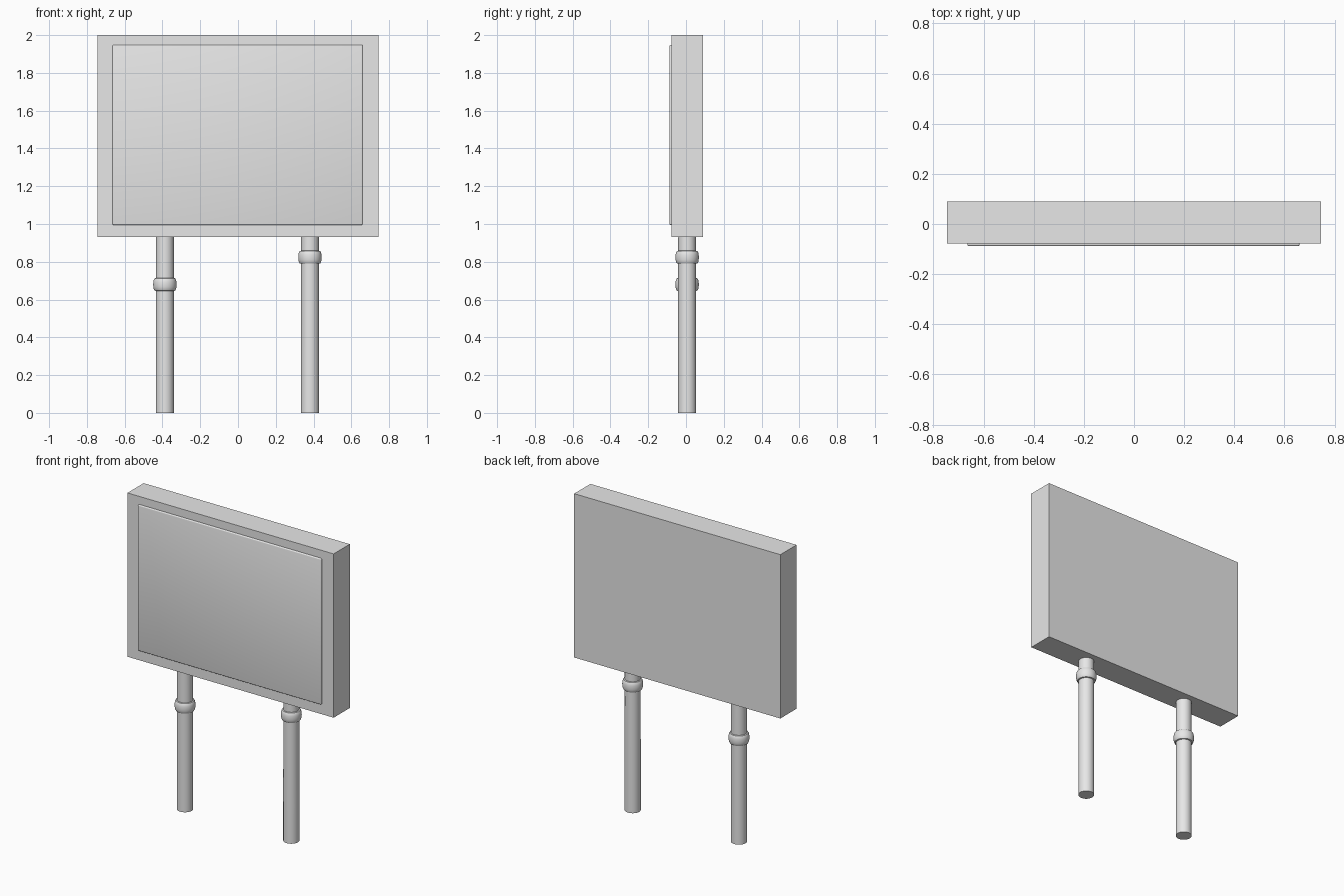
import bpy
import bmesh
import math

if "Cube" in bpy.data.objects:
    bpy.data.objects.remove(bpy.data.objects["Cube"], do_unlink=True)

grey = bpy.data.materials.new("plain grey")
grey.use_nodes = True
colour = (0.8, 0.8, 0.8, 1)
grey.diffuse_color = colour
grey.node_tree.nodes["Principled BSDF"].inputs["Base Color"].default_value = colour


def finish(name, bm, smooth=False):
    mesh = bpy.data.meshes.new(name)
    bmesh.ops.recalc_face_normals(bm, faces=bm.faces)
    bm.to_mesh(mesh)
    bm.free()
    mesh.materials.append(grey)
    obj = bpy.data.objects.new(name, mesh)
    bpy.context.collection.objects.link(obj)
    if smooth:
        bpy.ops.object.select_all(action="DESELECT")
        obj.select_set(True)
        bpy.context.view_layer.objects.active = obj
        bpy.ops.object.shade_smooth_by_angle(angle=math.radians(40))
    return obj


def box(name, low, high, bevel=0):
    bm = bmesh.new()
    bmesh.ops.create_cube(bm, size=1)
    for v in bm.verts:
        v.co = [(a + b) / 2 + c * (b - a) for a, b, c in zip(low, high, v.co)]
    if bevel:
        bmesh.ops.bevel(bm, geom=bm.edges[:], offset=bevel, segments=3,
                        profile=0.5, affect="EDGES")
    return finish(name, bm, bool(bevel))


def turned(name, x, y, profile, sides=32):
    """Revolve a (radius, height) profile into a closed solid."""
    bm = bmesh.new()
    rings = []
    for r, z in profile:
        angles = [2 * math.pi * i / sides for i in range(sides)]
        rings.append([bm.verts.new((x + r * math.cos(a), y + r * math.sin(a), z))
                      for a in angles])
    for low, high in zip(rings, rings[1:]):
        for i in range(sides):
            j = (i + 1) % sides
            bm.faces.new((low[i], low[j], high[j], high[i]))
    bm.faces.new(rings[0][::-1])
    bm.faces.new(rings[-1])
    return finish(name, bm, True)


# Sign board and its slightly raised front panel
box("board", (-0.745, -0.077, 0.93), (0.745, 0.09, 2.0))
box("front_panel", (-0.665, -0.088, 0.995), (0.66, -0.04, 1.948), 0.006)

# Posts, each with a rounded collar at its own height
for side, x, collar_z in (("right", -0.387, 0.68), ("left", 0.381, 0.824)):
    turned(side + "_post", x, 0.006, [(0.048, 0), (0.048, 0.25), (0.047, 0.95)])
    steps = [math.pi * (i / 8 - 0.5) for i in range(9)]
    rounded = [(0.045 + 0.017 * math.cos(a) ** 0.6 if abs(a) < 1.5 else 0.045,
                collar_z + 0.035 * math.sin(a)) for a in steps]
    turned(side + "_collar", x, 0.006, rounded)
